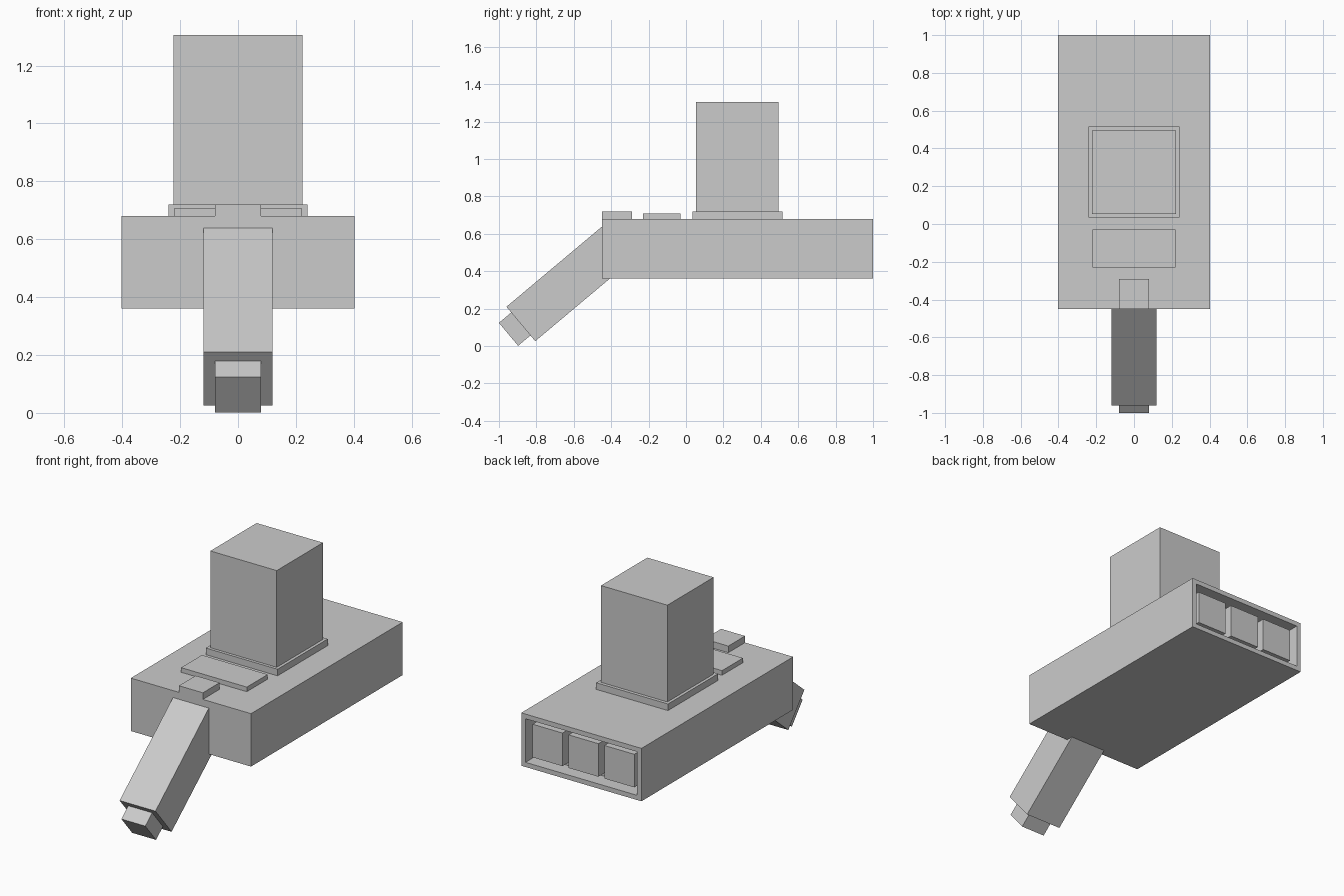
import bpy, bmesh
from math import radians, sin, cos
from mathutils import Vector

if "Cube" in bpy.data.objects:
    bpy.data.objects.remove(bpy.data.objects["Cube"])


def box(name, lo, hi):
    """Axis-aligned box with its geometry centred on the object origin."""
    lo, hi = Vector(lo), Vector(hi)
    bm = bmesh.new()
    bmesh.ops.create_cube(bm, size=1)
    bmesh.ops.scale(bm, vec=hi - lo, verts=bm.verts)
    mesh = bpy.data.meshes.new(name)
    bm.to_mesh(mesh)
    bm.free()
    obj = bpy.data.objects.new(name, mesh)
    obj.location = (lo + hi) / 2
    bpy.context.collection.objects.link(obj)
    return obj


# Main body, with a rectangular recess sunk into the rear face
body = box("body", (-0.402, -0.45, 0.36), (0.402, 1.0, 0.68))
bm = bmesh.new()
bm.from_mesh(body.data)
rear = max(bm.faces, key=lambda f: f.calc_center_median().y)
bmesh.ops.inset_region(bm, faces=[rear], thickness=0.04)
floor = bmesh.ops.extrude_discrete_faces(bm, faces=[rear])["faces"][0]
bmesh.ops.translate(bm, vec=(0, -0.10, 0), verts=floor.verts)
bm.to_mesh(body.data)
bm.free()

# Three square blocks sitting in the rear recess
for i in (-1, 0, 1):
    x = i * 0.24
    box(f"rear_panel_{i + 2}", (x - 0.10, 0.89, 0.42), (x + 0.10, 0.98, 0.62))

# Upright tower and its collar
box("tower_collar", (-0.24, 0.035, 0.68), (0.24, 0.515, 0.72))
box("tower", (-0.222, 0.053, 0.70), (0.222, 0.495, 1.305))

# Raised details on the top deck
box("deck_plate", (-0.22, -0.23, 0.67), (0.22, -0.03, 0.708))
box("deck_block", (-0.08, -0.45, 0.67), (0.08, -0.29, 0.72))

# Sloping front arm and its narrower tip, both along one 40 degree axis
TILT = radians(40)
AXIS = Vector((0, cos(TILT), sin(TILT)))
ARM_END = Vector((0, -0.883, 0.118))


def along_arm(name, width, start, end):
    h = width / 2
    obj = box(name, (-h, start, -h), (h, end, h))
    obj.location = ARM_END + AXIS * (start + end) / 2
    obj.rotation_euler.x = TILT


along_arm("front_arm", 0.24, 0, 0.68)
along_arm("arm_tip", 0.16, -0.086, 0.04)
